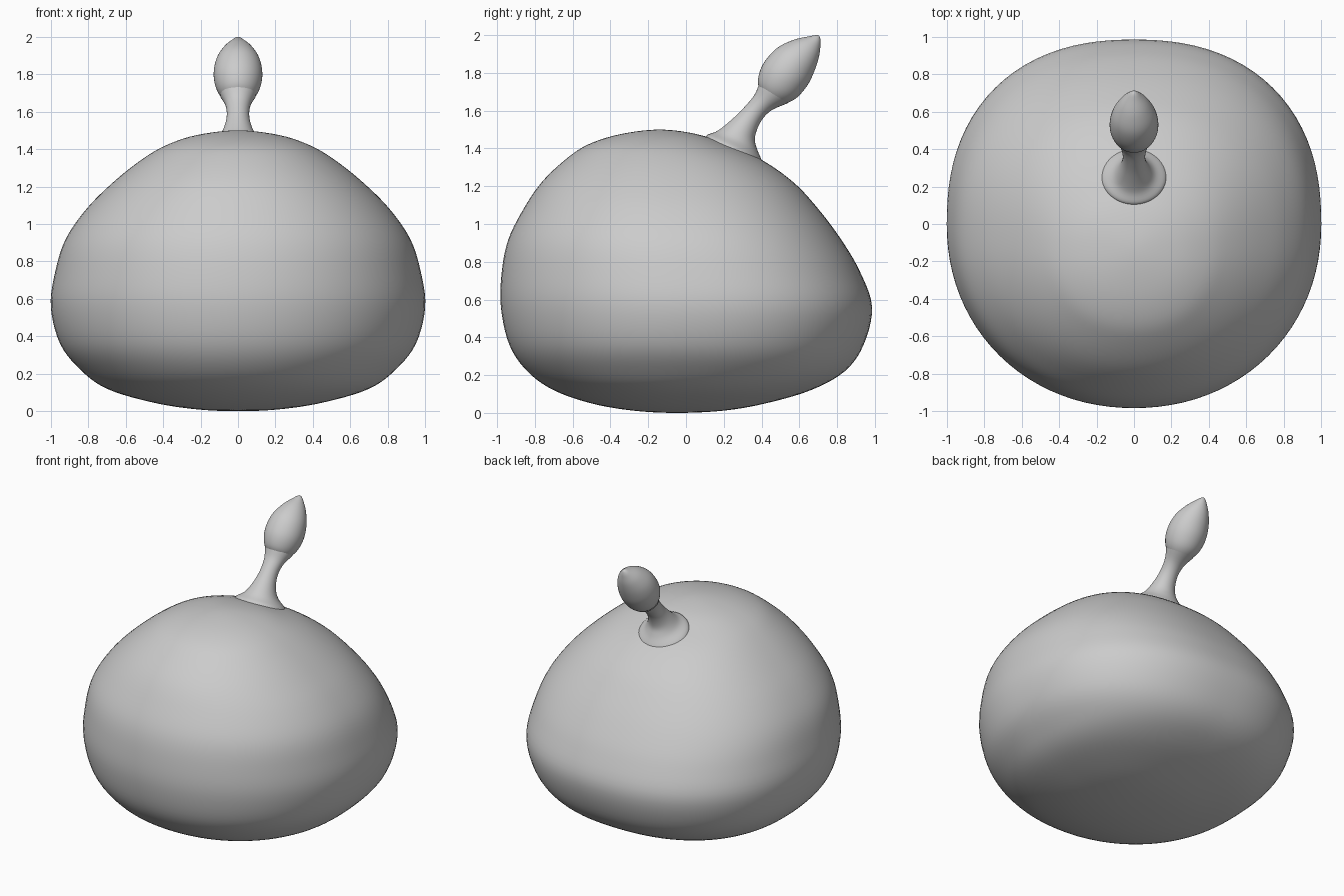
import bpy, bmesh
from math import sin, cos, tau

if "Cube" in bpy.data.objects:
    bpy.data.objects.remove(bpy.data.objects["Cube"])


def catmull(a, b, c, d, t):
    return [0.5 * (2*q + (r - p)*t + (2*p - 5*q + 4*r - s)*t*t + (3*q - p - 3*r + s)*t**3)
            for p, q, r, s in zip(a, b, c, d)]


def ghost(end, nxt):
    # Reflect the profile through a pole so that the tip is rounded
    if end[4] == 0:
        return (nxt[2], nxt[3], nxt[0], nxt[1], -nxt[4])
    return end


def loft(name, sections, sides, steps, front_pow=2.0, back_pow=2.0):
    """Sections are (front y, front z, back y, back z, half width)."""
    pts = [ghost(sections[0], sections[1])] + sections + [ghost(sections[-1], sections[-2])]
    rows = []
    for i in range(len(sections) - 1):
        for k in range(steps):
            rows.append(catmull(*pts[i:i + 4], k / steps))
    rows.append(sections[-1])
    bm = bmesh.new()
    rings = []
    for y0, z0, y1, z1, w in rows:
        ring = []
        for j in range(sides):
            c, s = cos(tau * j / sides), sin(tau * j / sides)
            n = back_pow if s > 0 else front_pow
            k = (abs(c)**n + abs(s)**n) ** (-1 / n)
            c, s = c * k, s * k
            ring.append(bm.verts.new((w * c, (y0 + y1)/2 + s*(y1 - y0)/2,
                                      (z0 + z1)/2 + s*(z1 - z0)/2)))
        rings.append(ring)
    for a, b in zip(rings, rings[1:]):
        for j in range(sides):
            m = (j + 1) % sides
            bm.faces.new((a[j], a[m], b[m], b[j]))
    bmesh.ops.remove_doubles(bm, verts=bm.verts, dist=1e-5)
    bmesh.ops.recalc_face_normals(bm, faces=bm.faces)
    for f in bm.faces:
        f.smooth = True
    me = bpy.data.meshes.new(name)
    bm.to_mesh(me)
    bm.free()
    ob = bpy.data.objects.new(name, me)
    bpy.context.collection.objects.link(ob)
    return ob


# Body: height, front y, back y, half width
body = [
    (0, -.05, -.05, 0), (.012, -.28, .20, .24), (.05, -.50, .42, .47),
    (.12, -.70, .66, .70), (.22, -.84, .84, .84), (.36, -.935, .94, .95),
    (.56, -.98, .985, 1), (.75, -.975, .92, .975), (.92, -.94, .82, .92),
    (1.08, -.86, .70, .81), (1.22, -.765, .57, .67), (1.34, -.64, .40, .52),
    (1.42, -.52, .22, .385), (1.475, -.35, .06, .22), (1.5, -.14, -.14, 0),
]
loft("body", [(f, z, b, z, w) for z, f, b, w in body], 96, 5, 2.08, 2.3)

# Flared stem leaning backwards
loft("stem", [
    (.10, 1.44, .41, 1.30, .18), (.11, 1.47, .40, 1.34, .166),
    (.17, 1.495, .375, 1.40, .11), (.25, 1.56, .365, 1.46, .075),
    (.31, 1.62, .395, 1.54, .06), (.36, 1.68, .45, 1.60, .068),
    (.385, 1.735, .54, 1.64, .095),
], 48, 5)

# Pointed bud on the stem
loft("bud", [
    (.43, 1.65, .43, 1.65, 0), (.39, 1.71, .49, 1.63, .065),
    (.382, 1.77, .575, 1.66, .11), (.41, 1.85, .64, 1.73, .13),
    (.48, 1.93, .68, 1.81, .118), (.57, 1.975, .705, 1.89, .08),
    (.66, 1.995, .712, 1.95, .036), (.693, 2.0, .711, 1.98, .014),
    (.705, 1.995, .705, 1.995, 0),
], 48, 5)
